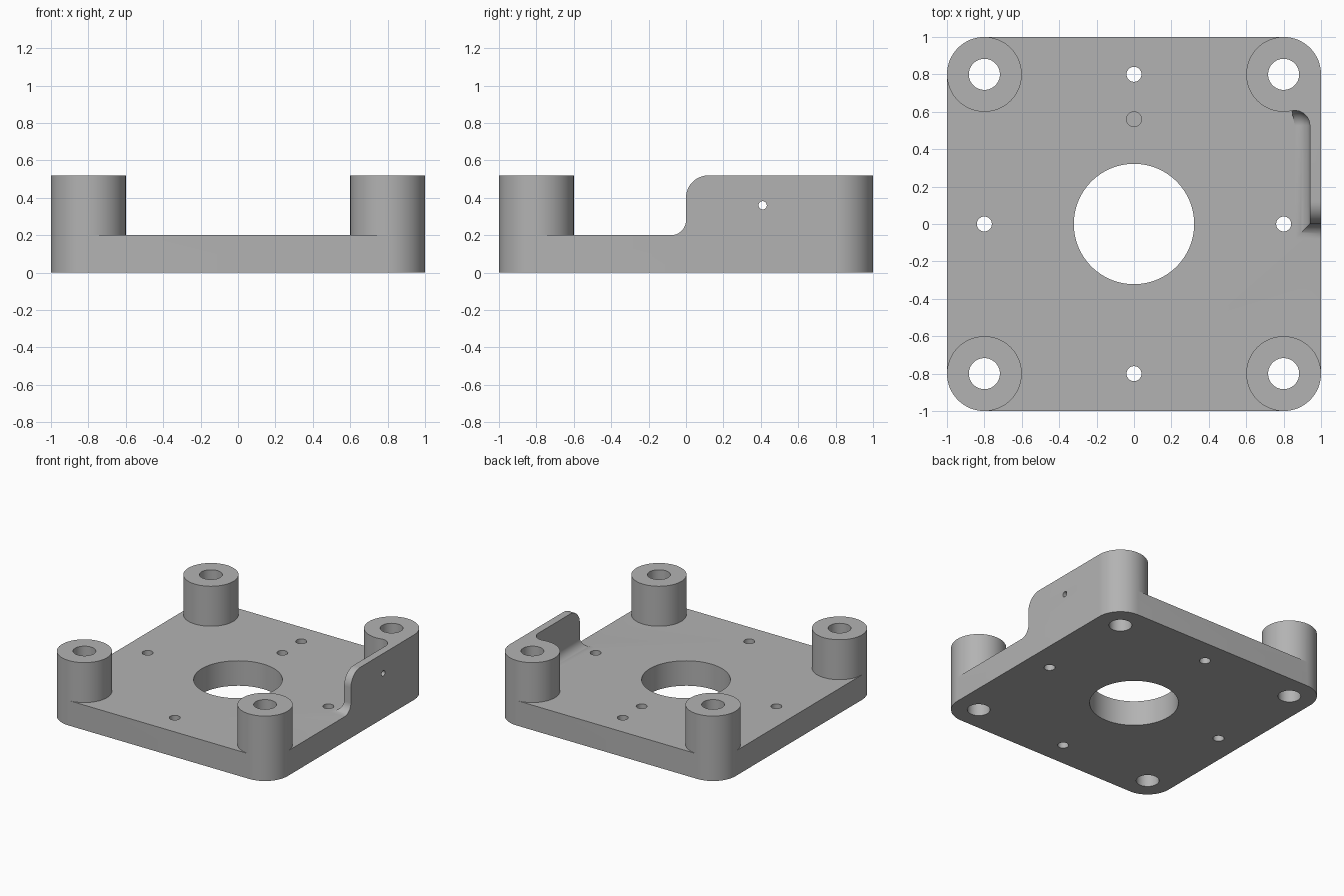
import bpy, bmesh
from math import sin, cos, pi, sqrt, atan2
from mathutils import Matrix

cube = bpy.data.objects.get("Cube")
if cube:
    bpy.data.objects.remove(cube, do_unlink=True)

grey = bpy.data.materials.new("plain grey")
grey.use_nodes = True
colour = (0.45, 0.45, 0.45, 1)
grey.diffuse_color = colour
grey.node_tree.nodes["Principled BSDF"].inputs["Base Color"].default_value = colour

BASE, TOP, POST, R = 0.2, 0.52, 0.8, 0.2    # plate top, post top, post centre, post radius
FILLET, ROUND, WALL_X = 0.08, 0.12, 0.94


def loft(name, layers):
    """Closed solid through stacked outlines, each given as (z, [(x, y), ...])."""
    bm = bmesh.new()
    rings = [[bm.verts.new((x, y, z)) for x, y in pts] for z, pts in layers]
    n = len(rings[0])
    for a, b in zip(rings, rings[1:]):
        for i in range(n):
            j = (i + 1) % n
            bm.faces.new((a[i], a[j], b[j], b[i]))
    bm.faces.new(rings[0][::-1])
    bm.faces.new(rings[-1])
    bmesh.ops.remove_doubles(bm, verts=bm.verts, dist=1e-5)
    bmesh.ops.recalc_face_normals(bm, faces=bm.faces)
    mesh = bpy.data.meshes.new(name)
    bm.to_mesh(mesh)
    bm.free()
    mesh.materials.append(grey)
    ob = bpy.data.objects.new(name, mesh)
    bpy.context.collection.objects.link(ob)
    return ob


def arc(cx, cy, r, start, end, n):
    return [(cx + r * cos(start + (end - start) * i / n),
             cy + r * sin(start + (end - start) * i / n)) for i in range(n + 1)]


def cylinder(name, x, y, r, z0, z1, n=64):
    pts = arc(x, y, r, 0, 2 * pi, n)[:-1]
    return loft(name, [(z0, pts), (z1, pts)])


def combine(target, tool, operation):
    mod = target.modifiers.new(operation.title(), 'BOOLEAN')
    mod.operation, mod.solver, mod.object = operation, 'EXACT', tool
    bpy.context.view_layer.objects.active = target
    bpy.ops.object.modifier_apply(modifier=mod.name)
    bpy.data.objects.remove(tool, do_unlink=True)


# Base plate with rounded corners
outline = []
for k, (sx, sy) in enumerate([(1, 1), (-1, 1), (-1, -1), (1, -1)]):
    outline += arc(sx * POST, sy * POST, R, k * pi / 2, (k + 1) * pi / 2, 16)
plate = loft("mounting_plate", [(0, outline), (BASE, outline)])

# Corner posts
corners = [(x, y) for x in (-POST, POST) for y in (-POST, POST)]
for x, y in corners:
    combine(plate, cylinder("corner_post", x, y, R, BASE / 2, TOP), 'UNION')

# Side wall: floor fillet flares outward, front top edge is rounded back
cx = WALL_X - FILLET
cy = POST - sqrt((R + FILLET) ** 2 - (cx - POST) ** 2)
sweep = atan2(POST - cy, POST - cx)


def wall_outline(flare, front):
    return ([(1, front), (WALL_X - flare, front)]
            + arc(cx, cy, FILLET - flare, 0, sweep, 14)
            + [(POST, POST), (1, POST)])


steps = [i / 12 * pi / 2 for i in range(13)]
layers = [(BASE / 2, wall_outline(FILLET, -FILLET))]
for a in steps:
    flare = FILLET * (1 - sin(a))
    layers.append((BASE + FILLET * (1 - cos(a)), wall_outline(flare, -flare)))
for a in steps:
    layers.append((TOP - ROUND + ROUND * sin(a), wall_outline(0, ROUND * (1 - cos(a)))))
combine(plate, loft("side_wall", layers), 'UNION')

# Post holes, centre bore, small through holes and one blind hole
holes = [(x, y, 0.083, -0.1) for x, y in corners]
holes += [(0, 0, 0.322, -0.1), (0, 0.56, 0.04, 0.1)]
holes += [(x, y, 0.04, -0.1) for x, y in ((POST, 0), (-POST, 0), (0, POST), (0, -POST))]
for x, y, r, z0 in holes:
    combine(plate, cylinder("hole_cutter", x, y, r, z0, 0.7), 'DIFFERENCE')

# Cross hole through the side wall
cross = cylinder("cross_cutter", 0, 0, 0.022, 0.85, 1.1, 32)
cross.data.transform(Matrix.Translation((0, 0.41, 0.36)) @ Matrix.Rotation(pi / 2, 4, 'Y'))
combine(plate, cross, 'DIFFERENCE')

# Smooth the round faces, keep the edges sharp
bpy.ops.object.select_all(action='DESELECT')
plate.select_set(True)
bpy.context.view_layer.objects.active = plate
bpy.ops.object.shade_smooth_by_angle(angle=pi / 6)
